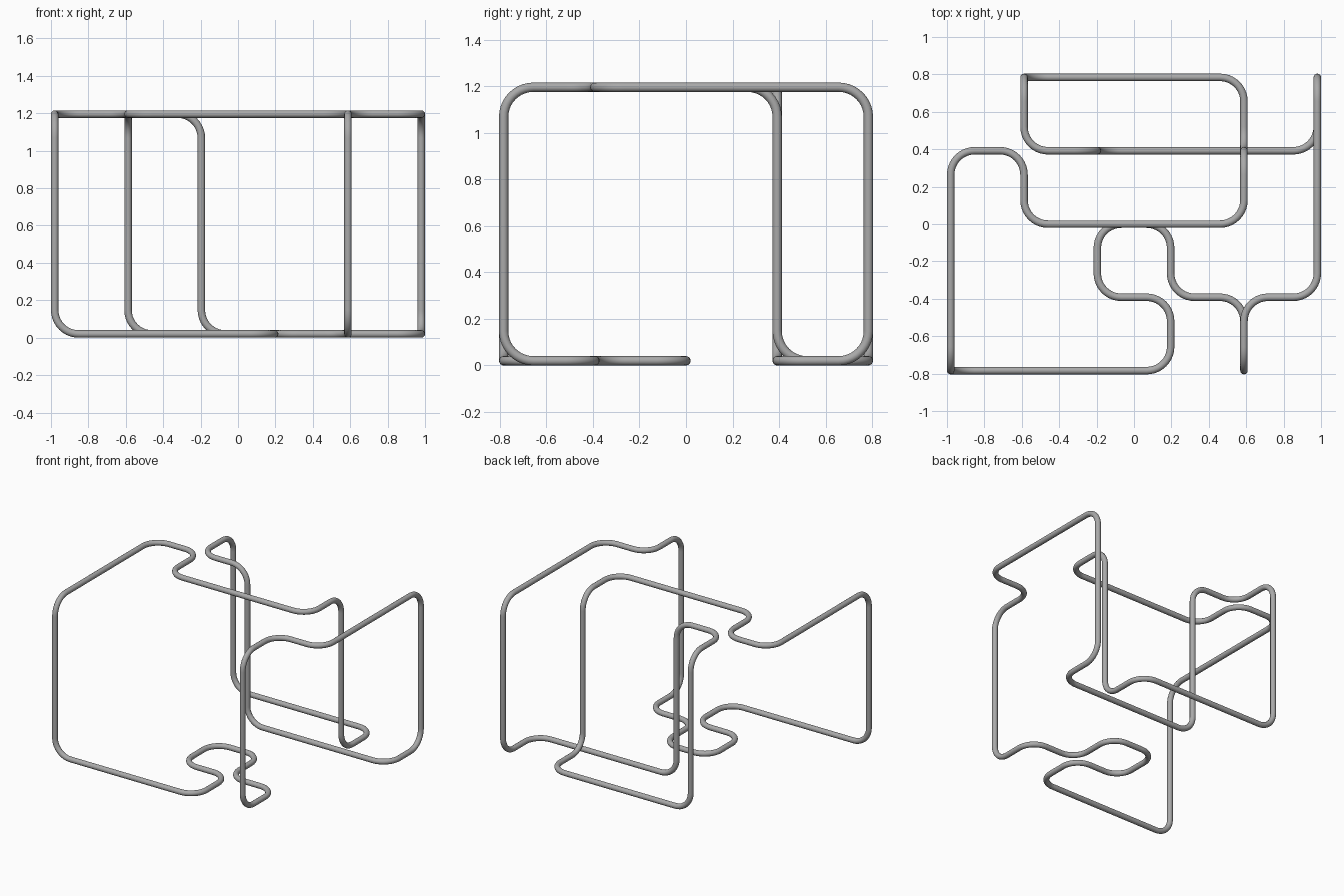
import bpy
import math
from mathutils import Vector

cube = bpy.data.objects.get("Cube")
if cube:
    bpy.data.objects.remove(cube, do_unlink=True)

STEP = 0.392      # spacing of the lattice the rod follows
TUBE = 0.02       # rod radius
BEND = 0.128      # centreline radius of every bend
ARC = 10          # segments per bend

# Closed route: axis and signed number of lattice steps for each straight run
ROUTE = ("z+3 y+3 x+1 y-1 x+3 y+1 z-3 y+1 x-3 z+3 y-1 x+1 z-3 x+3 y+1 z+3 "
         "y-3 x-1 y-1 z-3 y+1 x-1 y+1 x-1 y-1 x+1 y-1 x-3").split()

corners = []
here = Vector((-2.5 * STEP, -2 * STEP, TUBE))
for run in ROUTE:
    corners.append(here.copy())
    here["xyz".index(run[0])] += int(run[1:]) * STEP

# Round every corner with a quarter circle
points = []
for i, corner in enumerate(corners):
    back = (corners[i - 1] - corner).normalized()
    ahead = (corners[(i + 1) % len(corners)] - corner).normalized()
    centre = corner + (back + ahead) * BEND
    for k in range(ARC + 1):
        t = math.pi / 2 * k / ARC
        points.append(centre - (ahead * math.cos(t) + back * math.sin(t)) * BEND)

# Bent rod swept along the route
curve = bpy.data.curves.new("bent_rod_path", "CURVE")
curve.dimensions = "3D"
curve.bevel_depth = TUBE
curve.bevel_resolution = 6
spline = curve.splines.new("POLY")
spline.points.add(len(points) - 1)
for sp, p in zip(spline.points, points):
    sp.co = (*p, 1)
spline.use_cyclic_u = True
spline.use_smooth = True
rod = bpy.data.objects.new("bent_rod", curve)
bpy.context.collection.objects.link(rod)

# Grey metal
mat = bpy.data.materials.new("grey")
mat.use_nodes = True
colour = (0.4, 0.4, 0.4, 1)
mat.diffuse_color = colour
mat.node_tree.nodes["Principled BSDF"].inputs["Base Color"].default_value = colour
curve.materials.append(mat)

# Turn the sweep into a smooth mesh
bpy.ops.object.select_all(action="DESELECT")
rod.select_set(True)
bpy.context.view_layer.objects.active = rod
bpy.ops.object.convert(target="MESH")
bpy.ops.object.shade_smooth()
